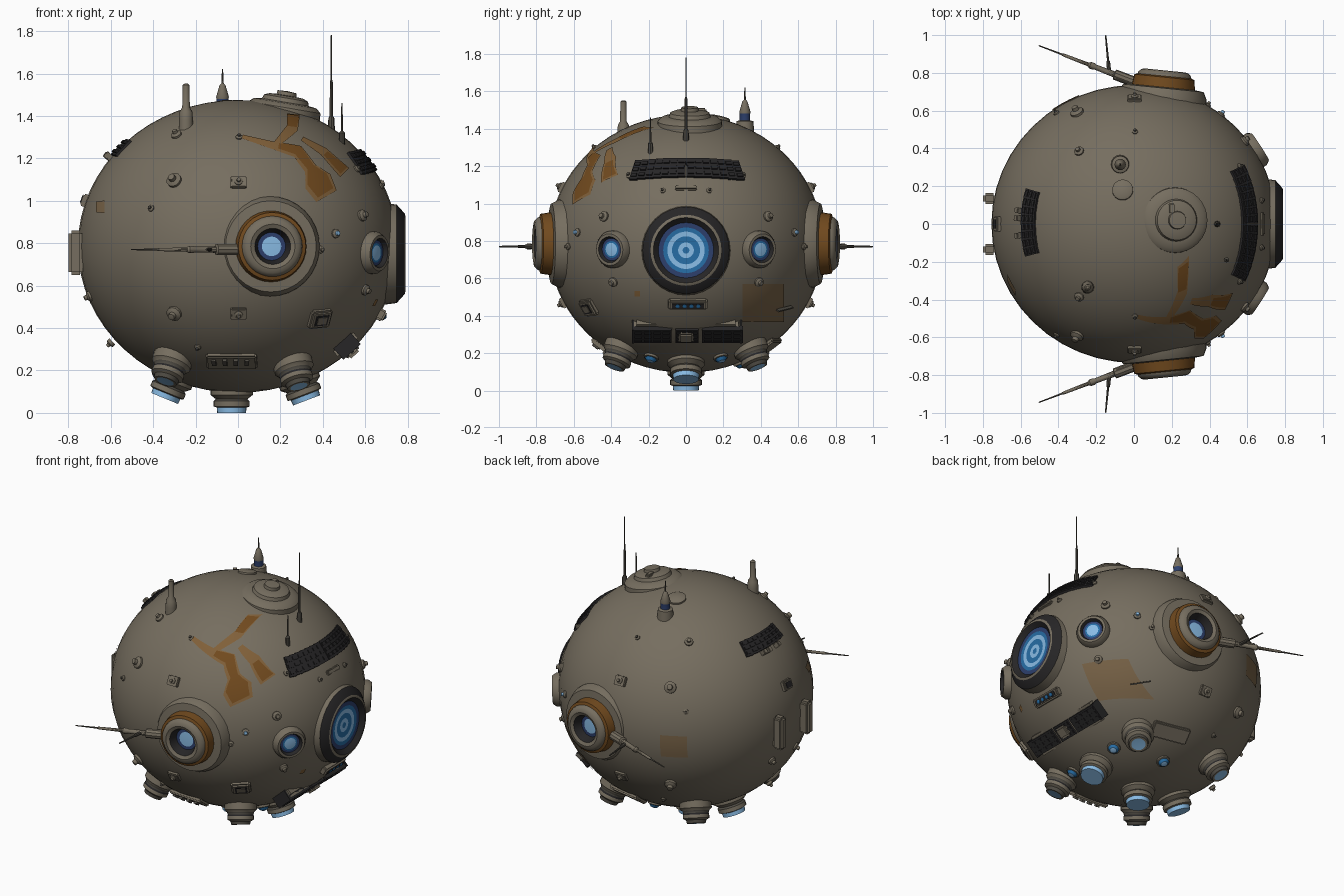
import bpy, bmesh, math
from mathutils import Vector, Matrix

if "Cube" in bpy.data.objects:
    bpy.data.objects.remove(bpy.data.objects["Cube"])

R = Vector((0.755, 0.735, 0.69))      # hull radii
C = Vector((0, 0, 0.785))             # hull centre
COLORS = {
    "hull_grey": (0.18, 0.155, 0.115), "dark_metal": (0.075, 0.068, 0.055),
    "black": (0.02, 0.019, 0.02), "rust_orange": (0.215, 0.115, 0.04),
    "rust_brown": (0.165, 0.068, 0.013), "rust_faint": (0.185, 0.122, 0.062),
    "navy": (0.026, 0.05, 0.15), "mid_blue": (0.02, 0.155, 0.38),
    "light_blue": (0.25, 0.50, 0.78)}
MATS, INDEX = [], {}
for i, (n, c) in enumerate(COLORS.items()):
    m = bpy.data.materials.new(n)
    m.diffuse_color = (*c, 1)
    m.use_nodes = True
    m.node_tree.nodes["Principled BSDF"].inputs["Base Color"].default_value = m.diffuse_color
    MATS.append(m)
    INDEX[n] = i
G, D, K, O, B, F, N, M, L = COLORS


def surf(x=None, y=None, z=None, s=1):
    """Point on the hull from two coordinates; the missing one takes sign s."""
    p = [x, y, z]
    k = p.index(None)
    rest = 1 - sum(((p[i] - C[i]) / R[i]) ** 2 for i in range(3) if i != k)
    p[k] = C[k] + s * R[k] * math.sqrt(max(rest, 0))
    return Vector(p)


def normal(p):
    return Vector([(p[i] - C[i]) / R[i] ** 2 for i in range(3)]).normalized()


def frame(loc, n, spin=0):
    """Local z along n, local y pointing up."""
    n = Vector(n).normalized()
    side = Vector((0, 0, 1)).cross(n)
    side = side.normalized() if side.length > 1e-3 else Vector((1, 0, 0))
    m = Matrix((side, n.cross(side), n)).transposed().to_4x4()
    m.translation = loc
    return m @ Matrix.Rotation(spin, 4, 'Z')


def finish(name, bm):
    me = bpy.data.meshes.new(name)
    bm.to_mesh(me)
    bm.free()
    for m in MATS:
        me.materials.append(m)
    bpy.context.collection.objects.link(bpy.data.objects.new(name, me))


def lathe(name, loc, n, prof, cols=G, seg=24):
    """Turned part: prof is (radius, height) pairs, cols one colour per band."""
    bm = bmesh.new()
    fr = frame(loc, n)
    rings = []
    for r, h in prof:
        rings.append([bm.verts.new(fr @ Vector((r * math.cos(a), r * math.sin(a), h)))
                      for a in (2 * math.pi * j / seg for j in range(seg if r > 0 else 1))])
    for i, (a, b) in enumerate(zip(rings, rings[1:])):
        col = cols if isinstance(cols, str) else cols[i]
        for j in range(seg):
            q = [a[j], a[(j + 1) % seg]]
            q += [b[(j + 1) % seg], b[j]] if len(b) > 1 else [b[0]]
            bm.faces.new(q).material_index = INDEX[col]
    finish(name, bm)


def box(name, loc, n, size, col=G, bevel=0.0, spin=0):
    bm = bmesh.new()
    bmesh.ops.create_cube(bm, size=1, matrix=frame(loc, n, spin) @ Matrix.Diagonal((*size, 1)))
    if bevel:
        bmesh.ops.bevel(bm, geom=bm.edges[:], offset=bevel, segments=2, affect='EDGES')
    for f in bm.faces:
        f.material_index = INDEX[col]
    finish(name, bm)


def ribbon(name, pts, lift, col, off=0.004):
    """Paint strip on the hull through (a, b, width) stations."""
    bm = bmesh.new()
    pts = [Vector(p) for p in pts]
    st = [p.lerp(q, t / 6) for p, q in zip(pts, pts[1:]) for t in range(6)] + [pts[-1]]
    rows = []
    for i, p in enumerate(st):
        t = (st[min(i + 3, len(st) - 1)] - st[max(i - 3, 0)]).to_2d().normalized()
        row = []
        for k in range(7):
            w = (k / 6 - 0.5) * p.z
            q = lift(p.x - t.y * w, p.y + t.x * w)
            row.append(bm.verts.new(q + normal(q) * off))
        rows.append(row)
    for a, b in zip(rows, rows[1:]):
        for k in range(6):
            f = bm.faces.new((a[k], a[k + 1], b[k + 1], b[k]))
            f.normal_update()
            if f.normal.dot(f.calc_center_median() - C) < 0:
                f.normal_flip()
            f.material_index = INDEX[col]
    finish(name, bm)


# Hull
bm = bmesh.new()
bmesh.ops.create_uvsphere(bm, u_segments=48, v_segments=32, radius=1,
                          matrix=Matrix.Translation(C) @ Matrix.Diagonal((*R, 1)))
finish("hull", bm)

# Main eye
lathe("main_eye", (0.72, 0, 0.75), (1, 0, 0),
      [(0.24, -0.03), (0.232, 0.028), (0.19, 0.066), (0.175, 0.07), (0.148, 0.045),
       (0.122, 0.045), (0.1, 0.043), (0.075, 0.042), (0.042, 0.041), (0.018, 0.041), (0, 0.041)],
      [G, K, G, K, N, M, L, M, L, M], 32)

# Lamp profiles for the underside: wide lens and hooded small lens
LAMP = [(0.1, -0.06), (0.1, 0.01), (0.075, 0.03), (0.085, 0.04), (0.085, 0.065),
        (0.07, 0.07), (0.068, 0.095), (0, 0.095)]
LAMPC = [G, G, D, G, G, L, L]
HOOD = [(0.095, -0.07), (0.095, 0.02), (0.08, 0.035), (0.075, 0.05), (0.078, 0.06), (0.078, 0.08),
        (0.06, 0.09), (0.055, 0.11), (0.042, 0.11), (0, 0.105)]
HOODC = [G, G, D, K, G, G, D, G, L]
KNOB = [(1, -0.5), (1, 0.3), (0.7, 0.5), (0.5, 0.6), (0.45, 1.1), (0, 1.2)]


def knob(name, p, r, col=G):
    lathe(name, p, normal(p), [(a * r, h * r) for a, h in KNOB], [G, G, G, col, col], 12)


def bead(x, y):
    p = surf(x=x, y=y, s=-1)
    lathe("bead_light", p, normal(p),
          [(0.04, -0.02), (0.04, 0.01), (0.032, 0.012), (0.02, 0.028), (0, 0.033)], [G, G, M, L], 14)


for s in (-1, 1):
    side = "front" if s < 0 else "back"
    # Small eyes beside the main eye
    p = surf(y=0.39 * s, z=0.755)
    lathe(side + "_small_eye", p, normal(p),
          [(0.1, -0.04), (0.1, 0.012), (0.085, 0.035), (0.07, 0.035), (0.06, 0.015),
           (0.046, 0.015), (0.036, 0.017), (0, 0.02)], [G, G, G, K, N, M, L])
    # Side pod
    p = surf(x=0.155, z=0.785, s=s)
    lathe(side + "_side_pod", p, (0.1, s, 0),
          [(0.24, -0.09), (0.235, -0.04), (0.215, 0), (0.168, 0.005), (0.16, 0.058), (0.143, 0.064),
           (0.14, 0.075), (0.125, 0.09), (0.105, 0.094), (0.085, 0.085), (0.076, 0.062), (0.066, 0.035),
           (0.046, 0.035), (0, 0.04)],
          [G, G, G, B, B, G, G, G, G, K, K, N, L], 32)
    # Spike boom with whip
    lathe(side + "_boom", (0.02, 0.745 * s, 0.77), (-0.525, 0.2 * s, 0),
          [(0.028, 0), (0.028, 0.13), (0.016, 0.135), (0.014, 0.24), (0.018, 0.25), (0.018, 0.27),
           (0.010, 0.28), (0.008, 0.42), (0.005, 0.43), (0.003, 0.56), (0, 0.562)], [G] * 7 + [D] * 3, 10)
    box(side + "_boom_block", (-0.04, 0.765 * s, 0.77), (-0.2, -0.525 * s, 0), (0.12, 0.05, 0.035), G, 0.006)
    lathe(side + "_boom_whip", (-0.13, 0.79 * s, 0.77), (-0.02, 0.208 * s, 0),
          [(0.011, 0), (0.01, 0.07), (0.006, 0.075), (0.004, 0.209), (0, 0.211)], D, 8)
    # Underside corner lamps and bead lights
    for x in (0.26, -0.31):
        p = surf(x=x, y=0.345 * s, s=-1)
        lathe(side + "_corner_lamp", p, normal(p) + Vector((0, 0, -0.35)), HOOD, HOODC)
    bead(0.31, 0.185 * s)
    # Knobs on the flanks: x, z, radius, tip colour
    for x, z, r, c in ((-0.29, 1.31, 0.026, G), (0.005, 1.3, 0.016, D), (-0.3, 1.095, 0.036, G),
                       (-0.41, 0.965, 0.016, D), (0.585, 0.93, 0.028, G), (0.46, 0.845, 0.022, L),
                       (0.6, 0.58, 0.026, G), (-0.3, 0.47, 0.036, G), (0.39, 0.77, 0.018, G),
                       (-0.19, 0.31, 0.016, D), (-0.6, 0.33, 0.02, G), (0.56, 1.15, 0.018, D)):
        knob(side + "_knob", surf(x=x, z=z, s=s), r, c)
    # Square hatches with domes
    for z in (1.085, 0.47):
        p = surf(x=0.003, z=z, s=s)
        box(side + "_hatch", p, normal(p), (0.075, 0.06, 0.03), G, 0.005)
        knob(side + "_hatch_dome", p + normal(p) * 0.014, 0.02)
    # Low panel, rear upright handles, brow and rear knobs
    p = surf(x=-0.03 if s < 0 else 0.1, z=0.245, s=s)
    box(side + "_low_panel", p, normal(p), (0.24, 0.1, 0.03), G, 0.008)
    box(side + "_rear_handle", (-0.765, 0.135 * s, 0.755), (-1, 0, 0), (0.06, 0.21, 0.07), G, 0.015)
    knob(side + "_brow_knob", surf(y=0.125 * s, z=1.07), 0.016, D)
    knob(side + "_rear_knob", surf(y=0.12 * s, z=0.55, s=-1), 0.025)
bead(0.02, 0.29)

# Studs on the front low panel, tilted square port, thin arm opposite
for k in range(4):
    q = surf(x=-0.11 + 0.05 * k, z=0.255, s=-1)
    box("panel_stud", q + normal(q) * 0.018, normal(q), (0.02, 0.035, 0.025), D)
p = surf(x=0.385, z=0.445, s=-1)
box("port_frame", p, normal(p), (0.115, 0.095, 0.04), G, 0.01, 0.1)
for off, w, h, c in ((0.018, 0.07, 0.055, K), (0.021, 0.05, 0.037, G)):
    box("port_window", p + normal(p) * off, normal(p), (w, h, 0.01), c, 0, 0.1)
p = surf(x=0.385, z=0.445)
box("thin_arm", p + normal(p) * 0.015, normal(p), (0.12, 0.008, 0.02), D, 0, 0.2)

# Underside lamps on the centre line
lathe("bottom_lamp", (-0.03, 0, 0.095), (0, 0, -1), LAMP, LAMPC)
for x in (0.29, -0.31):
    p = surf(x=x, y=0, s=-1)
    lathe("centre_lamp", p, normal(p), LAMP, LAMPC)


def vent(name, y0, y1, z, h, s, n, straight=False):
    """Row of dark slats hugging the hull, or in a straight line."""
    w = (y1 - y0) / n
    for i in range(n):
        y = y0 + w * (i + 0.5)
        p = surf(y=0 if straight else y, z=z - (0 if straight else 0.2 * y * y), s=s)
        nn = normal(p)
        p.y = y
        up = frame(p, nn).to_3x3() @ Vector((0, 1, 0))
        box(name, p - nn * 0.006, nn, (w * 1.15, h, 0.03), K)
        for k in (-1, 0, 1):
            box(name + "_louvre", p + nn * 0.008 + up * h * 0.3 * k, nn, (w * 0.8, h * 0.16, 0.014), K)


# Vents: brow, rear and lower, the lower ones on a straight shelf
for a, b in ((-0.285, -0.005), (0.005, 0.295)):
    vent("brow_vent", a, b, 1.19, 0.125, 1, 7)
vent("rear_vent", -0.16, 0.175, 1.25, 0.10, -1, 8)
for a, b in ((-0.28, -0.08), (-0.055, 0.065), (0.09, 0.3)):
    vent("lower_vent", a, b, 0.295, 0.10, 1, 4, True)
p = surf(y=0, z=0.295)
box("lower_vent_shelf", p - normal(p) * 0.06, normal(p), (0.56, 0.13, 0.11), G, 0.015)
for e in (-0.284, 0.294):
    box("lower_vent_end", p + Vector((0, e, 0)) - normal(p) * 0.025, normal(p), (0.012, 0.11, 0.07), K)
box("lower_vent_bridge", p, normal(p), (0.08, 0.07, 0.06), G, 0.01)
for y in (-0.06, 0.03, 0.07):
    p = surf(y=y, z=1.2, s=-1)
    box("rear_vent_block", p + normal(p) * 0.01, normal(p), (0.03, 0.03, 0.05), G, 0.004)
p = surf(y=0, z=1.085)
box("brow_plate", p, normal(p), (0.12, 0.03, 0.02), G, 0.006)
p = surf(y=0, z=1.0, s=-1)
box("rear_hatch", p, normal(p), (0.08, 0.06, 0.04), G, 0.006)
box("rear_hatch_slot", p + normal(p) * 0.018, normal(p), (0.05, 0.035, 0.012), K)

# Light bar under the main eye
p = surf(y=0.01, z=0.465)
box("light_bar", p, normal(p), (0.21, 0.055, 0.05), G, 0.008)
box("light_bar_inset", p + normal(p) * 0.022, normal(p), (0.17, 0.03, 0.012), K)
for k in range(4):
    q = p + Vector((0, -0.055 + 0.037 * k, 0)) + normal(p) * 0.028
    lathe("light_bar_bulb", q, normal(p), [(0.012, -0.01), (0.011, 0.003), (0, 0.007)], M, 10)

# Roof hatch, flat cap and aerials
lathe("roof_hatch", (0.22, 0.02, 1.445), (0.17, 0, 1),
      [(0.178, -0.08), (0.172, -0.005), (0.15, 0.015), (0.112, 0.02), (0.105, 0.04), (0.08, 0.05),
       (0.048, 0.052), (0.045, 0.07), (0, 0.073)], G, 32)
box("roof_hatch_grip", (0.2, 0.08, 1.495), (0.1, 0, 1), (0.06, 0.04, 0.03), G, 0.008)
p = surf(x=-0.06, y=0.18)
lathe("roof_cap", p, normal(p), [(0.056, -0.02), (0.055, 0.008), (0.045, 0.014), (0, 0.016)])
lathe("tall_aerial", (0.44, 0, 1.32), (0, 0, 1),
      [(0.018, 0), (0.014, 0.07), (0.008, 0.08), (0.007, 0.24), (0.004, 0.25), (0.003, 0.46), (0, 0.462)], D, 8)
lathe("short_aerial", (0.49, -0.19, 1.26), (0, 0, 1),
      [(0.014, 0), (0.014, 0.06), (0.005, 0.07), (0.003, 0.2), (0, 0.202)], D, 8)
lathe("roof_stack", (-0.245, -0.335, 1.3), (0, 0, 1),
      [(0.035, 0), (0.033, 0.08), (0.03, 0.12), (0.018, 0.14), (0.016, 0.245), (0.008, 0.252), (0, 0.252)], G, 14)
lathe("roof_beacon", (-0.073, 0.315, 1.38), (0, 0, 1),
      [(0.05, 0), (0.045, 0.06), (0.028, 0.065), (0.028, 0.1), (0.03, 0.11), (0.014, 0.165), (0.005, 0.175),
       (0.003, 0.24), (0, 0.242)], [G, G, N, G, G, G, D, D], 16)

# Rust paint on the front flank (pale edges, brown cores), plus faded patches
flank = lambda x, z: surf(x=x, z=z, s=-1)
nose = lambda y, z: surf(y=y, z=z)
EDGES = [
    [(0.02, 1.30, 0.018), (0.16, 1.26, 0.035), (0.28, 1.23, 0.06), (0.34, 1.15, 0.06), (0.375, 1.09, 0.135), (0.415, 1.02, 0.11)],
    [(0.26, 1.405, 0.06), (0.255, 1.34, 0.055), (0.18, 1.265, 0.03)],
    [(0.3, 1.29, 0.02), (0.4, 1.23, 0.04), (0.5, 1.13, 0.06)]]
CORES = [
    [(0.19, 1.255, 0.025), (0.28, 1.235, 0.045), (0.34, 1.155, 0.035), (0.37, 1.1, 0.105), (0.41, 1.035, 0.085)],
    [(0.26, 1.40, 0.055), (0.253, 1.345, 0.045)],
    [(0.41, 1.22, 0.025), (0.495, 1.14, 0.045)]]
for i, (e, c) in enumerate(zip(EDGES, CORES)):
    ribbon("rust_streak_edge", e, flank, O, 0.004 + i * 0.0004)
    ribbon("rust_streak_core", c, flank, B, 0.006 + i * 0.0004)
ribbon("rust_spot", [(-0.665, 0.97, 0.05), (-0.625, 0.97, 0.06)], flank, F)
ribbon("flank_patch", [(0.3, 0.47, 0.2), (0.52, 0.47, 0.2)], nose, F)
ribbon("rear_patch", [(-0.43, 0.75, 0.14), (-0.29, 0.75, 0.14)], lambda x, z: surf(x=x, z=z), F)
ribbon("rust_dot", [(-0.275, 0.52, 0.03), (-0.245, 0.52, 0.03)], nose, O)

# Smooth shading with crisp edges
for ob in bpy.context.scene.objects:
    ob.select_set(True)
    bpy.context.view_layer.objects.active = ob
bpy.ops.object.shade_smooth_by_angle(angle=math.radians(35))
